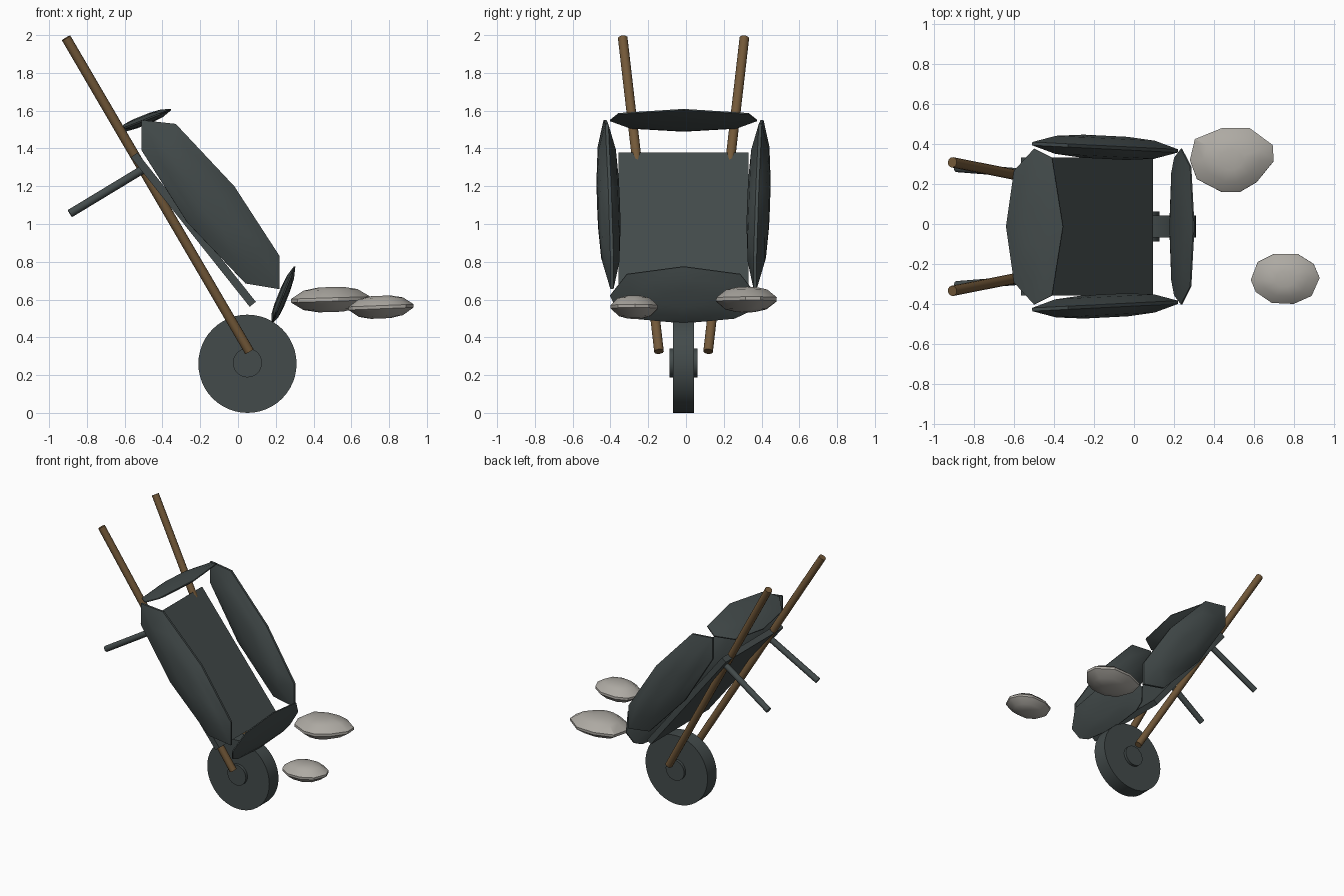
import bpy
import bmesh
import math
from mathutils import Vector

cube = bpy.data.objects.get("Cube")
if cube:
    bpy.data.objects.remove(cube, do_unlink=True)

CY = -0.013  # centre line of the barrow


def material(name, rgb):
    m = bpy.data.materials.new(name)
    m.use_nodes = True
    m.diffuse_color = (*rgb, 1)
    bsdf = next(n for n in m.node_tree.nodes if n.type == 'BSDF_PRINCIPLED')
    bsdf.inputs["Base Color"].default_value = (*rgb, 1)
    return m


iron = material("dark iron", (0.056, 0.07, 0.07))
wood = material("brown wood", (0.17, 0.098, 0.04))
stone = material("pale stone", (0.42, 0.40, 0.365))


def finish(obj, name, mat, angle=35):
    obj.name = name
    obj.data.materials.append(mat)
    bpy.ops.object.select_all(action='DESELECT')
    obj.select_set(True)
    bpy.context.view_layer.objects.active = obj
    bpy.ops.object.shade_smooth_by_angle(angle=math.radians(angle))


def rod(name, a, b, radius, mat, sides=12):
    a, b = Vector(a), Vector(b)
    bpy.ops.mesh.primitive_cylinder_add(
        vertices=sides, radius=radius, depth=(b - a).length, location=(a + b) / 2)
    obj = bpy.context.object
    obj.rotation_euler = (b - a).to_track_quat('Z', 'Y').to_euler()
    finish(obj, name, mat)


def pillow(name, outline, normal, half, mat):
    """Flattened, rounded slab bulging to both sides of a 3D outline."""
    pts = [Vector(p) for p in outline]
    mid = sum(pts, Vector()) / len(pts)
    n = Vector(normal).normalized() * half
    layers = [(0.3, 1), (0.68, 0.78), (1, 0.14)]
    layers += [(s, -h) for s, h in reversed(layers)]
    bm = bmesh.new()
    rings = [[bm.verts.new(mid + (p - mid) * s + n * h) for p in pts] for s, h in layers]
    count = len(pts)
    for lower, upper in zip(rings, rings[1:]):
        for i in range(count):
            j = (i + 1) % count
            bm.faces.new((lower[i], lower[j], upper[j], upper[i]))
    bm.faces.new(rings[0])
    bm.faces.new(rings[-1])
    bmesh.ops.recalc_face_normals(bm, faces=bm.faces)
    mesh = bpy.data.meshes.new(name)
    bm.to_mesh(mesh)
    bm.free()
    obj = bpy.data.objects.new(name, mesh)
    bpy.context.collection.objects.link(obj)
    finish(obj, name, mat, 30)


# Wheel and hub
rod("wheel", (0.05, CY - 0.055, 0.26), (0.05, CY + 0.055, 0.26), 0.26, iron, 48)
rod("wheel_hub", (0.05, CY - 0.075, 0.265), (0.05, CY + 0.075, 0.265), 0.077, iron, 32)

# Handles, legs and tray sides, mirrored
side_outline = [(-.51, 1.39), (-.51, 1.55), (-.33, 1.53), (-.02, 1.2),
                (.22, .83), (.22, .655), (.04, .685), (-.27, 1.01)]
for side, s in (("left", 1), ("right", -1)):
    rod(f"handle_{side}", (-.91, CY + s * .322, 1.985), (.06, CY + s * .13, .325), .026, wood)
    rod(f"leg_{side}", (-.89, CY + s * .295, 1.055), (-.51, CY + s * .265, 1.285), .022, iron)
    pillow(f"tray_side_{side}",
           [(x, CY + s * (.39 - .05 * x), z) for x, z in side_outline],
           (.05, s, 0), .058, iron)

# Tray floor
top, bottom = Vector((-.55, CY, 1.365)), Vector((.078, CY, .575))
run = bottom - top
bpy.ops.mesh.primitive_cube_add(size=1, location=(top + bottom) / 2)
floor = bpy.context.object
floor.scale = (run.length, .69, .042)
floor.rotation_euler = (0, math.atan2(-run.z, run.x), 0)
finish(floor, "tray_floor", iron)

# Tray ends
rear = [(-.64, 0), (-.60, .28), (-.50, .39), (-.41, .345),
        (-.355, 0), (-.41, -.345), (-.50, -.39), (-.60, -.28)]
pillow("tray_rear_end", [(x, CY + y, 1.55 + .4 * (x + .495)) for x, y in rear],
       (-.4, 0, 1), .026, iron)
front = [(0, .775), (.3, .735), (.39, .62), (.345, .535),
         (.27, .50), (0, .475), (-.27, .50), (-.345, .535), (-.39, .62), (-.3, .735)]
pillow("tray_front_end", [(.24 + .4 * (z - .625), CY + y, z) for y, z in front],
       (1, 0, -.4), .026, iron)

# Loose stones
stone_a = [(.28, .32), (.305, .425), (.44, .48), (.58, .48), (.695, .395),
           (.70, .315), (.615, .21), (.53, .16), (.44, .16), (.315, .225)]
pillow("stone_large", [(x, y, .60 + .03 * (x - .49)) for x, y in stone_a],
       (0, .05, 1), .066, stone)
stone_b = [(.585, -.28), (.62, -.19), (.70, -.15), (.82, -.15), (.90, -.20),
           (.93, -.27), (.89, -.36), (.80, -.40), (.69, -.395), (.61, -.34)]
pillow("stone_small", [(x, y, .56 + .04 * (x - .76)) for x, y in stone_b],
       (0, -.05, 1), .06, stone)
